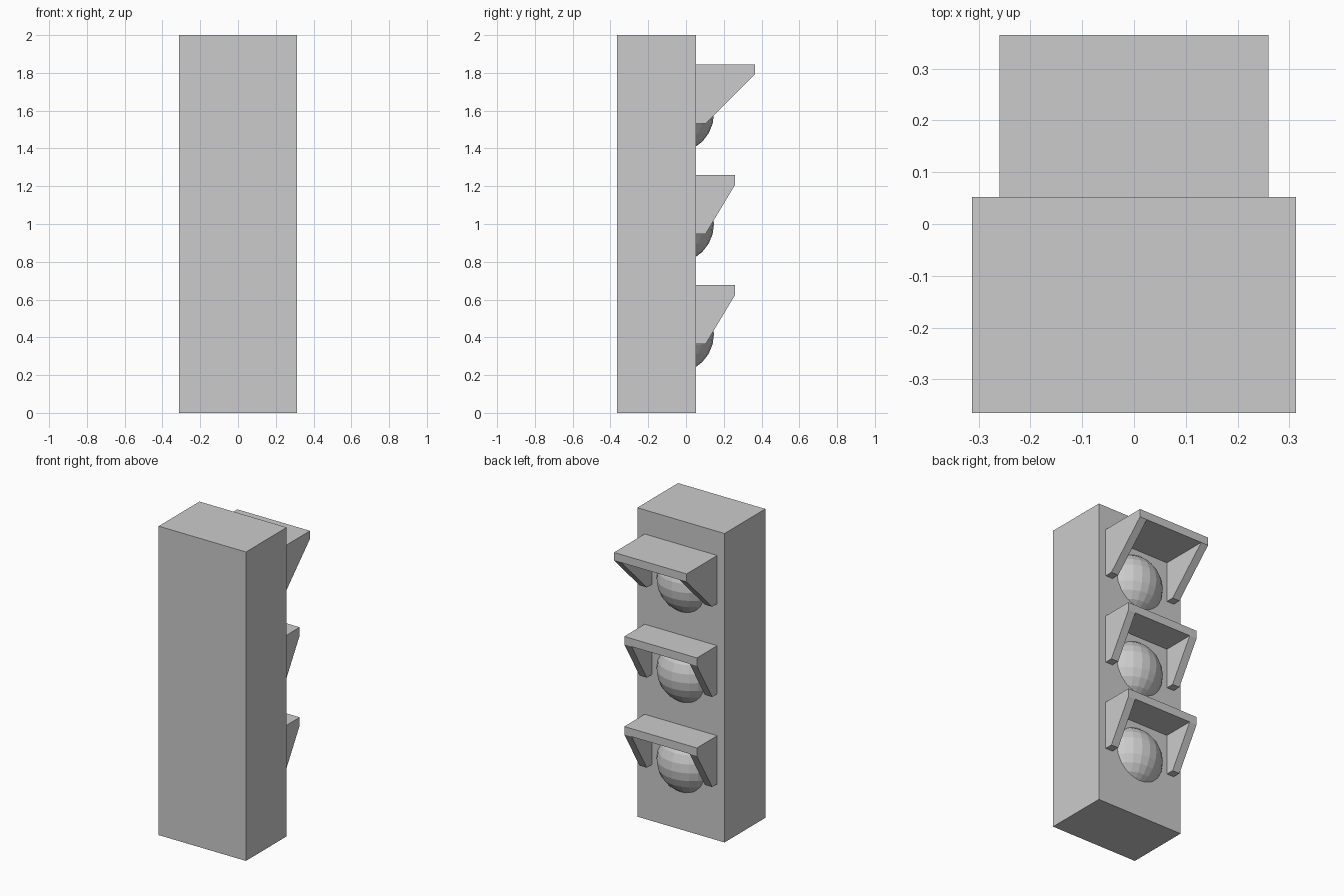
import bpy
import bmesh

if "Cube" in bpy.data.objects:
    bpy.data.objects.remove(bpy.data.objects["Cube"])

FRONT = 0.052            # y of the lamp face
HALF, WALL = 0.26, 0.052  # visor half width and wall thickness


def finish(name, bm):
    bmesh.ops.recalc_face_normals(bm, faces=bm.faces[:])
    mesh = bpy.data.meshes.new(name)
    bm.to_mesh(mesh)
    bm.free()
    obj = bpy.data.objects.new(name, mesh)
    bpy.context.collection.objects.link(obj)
    return obj


def visor(name, top, tip):
    """Open hood: a roof with two tapering cheeks."""
    bm = bmesh.new()
    low = [(tip, top - WALL), (0.104, top - 0.3125), (FRONT, top - 0.3125)]
    outer = [(FRONT, top), (tip, top)] + low
    inner = low + [(FRONT, top - WALL)]

    def points(x, profile):
        return [bm.verts.new((x, y, z)) for y, z in profile]

    lo, ro = points(-HALF, outer), points(HALF, outer)
    li, ri = points(-HALF + WALL, inner), points(HALF - WALL, inner)
    # Cheeks, outside and inside, with their lower rims
    for o, i in ((lo, li), (ro, ri)):
        bm.faces.new(o)
        bm.faces.new(i)
        bm.faces.new((o[2], o[3], i[1], i[0]))
        bm.faces.new((o[3], o[4], i[2], i[1]))
    # Roof top, roof underside, front lip and back rim
    bm.faces.new((lo[0], lo[1], ro[1], ro[0]))
    bm.faces.new((li[0], li[3], ri[3], ri[0]))
    bm.faces.new((lo[1], lo[2], li[0], ri[0], ro[2], ro[1]))
    bm.faces.new((lo[0], lo[4], li[2], li[3], ri[3], ri[2], ro[4], ro[0]))
    return finish(name, bm)


# Housing
bpy.ops.mesh.primitive_cube_add(size=1, location=(0, -0.1565, 1))
housing = bpy.context.object
housing.name = "housing"
housing.scale = (0.625, 0.417, 2)

# Three lamps, the top one with a longer hood
for label, top, tip in (("top", 1.844, 0.365),
                        ("middle", 1.26, 0.26),
                        ("bottom", 0.677, 0.26)):
    visor(label + "_visor", top, tip)
    bpy.ops.mesh.primitive_uv_sphere_add(
        segments=24, ring_count=12, radius=0.208,
        location=(0, -0.06, top - 0.26))
    bpy.context.object.name = label + "_lens"
